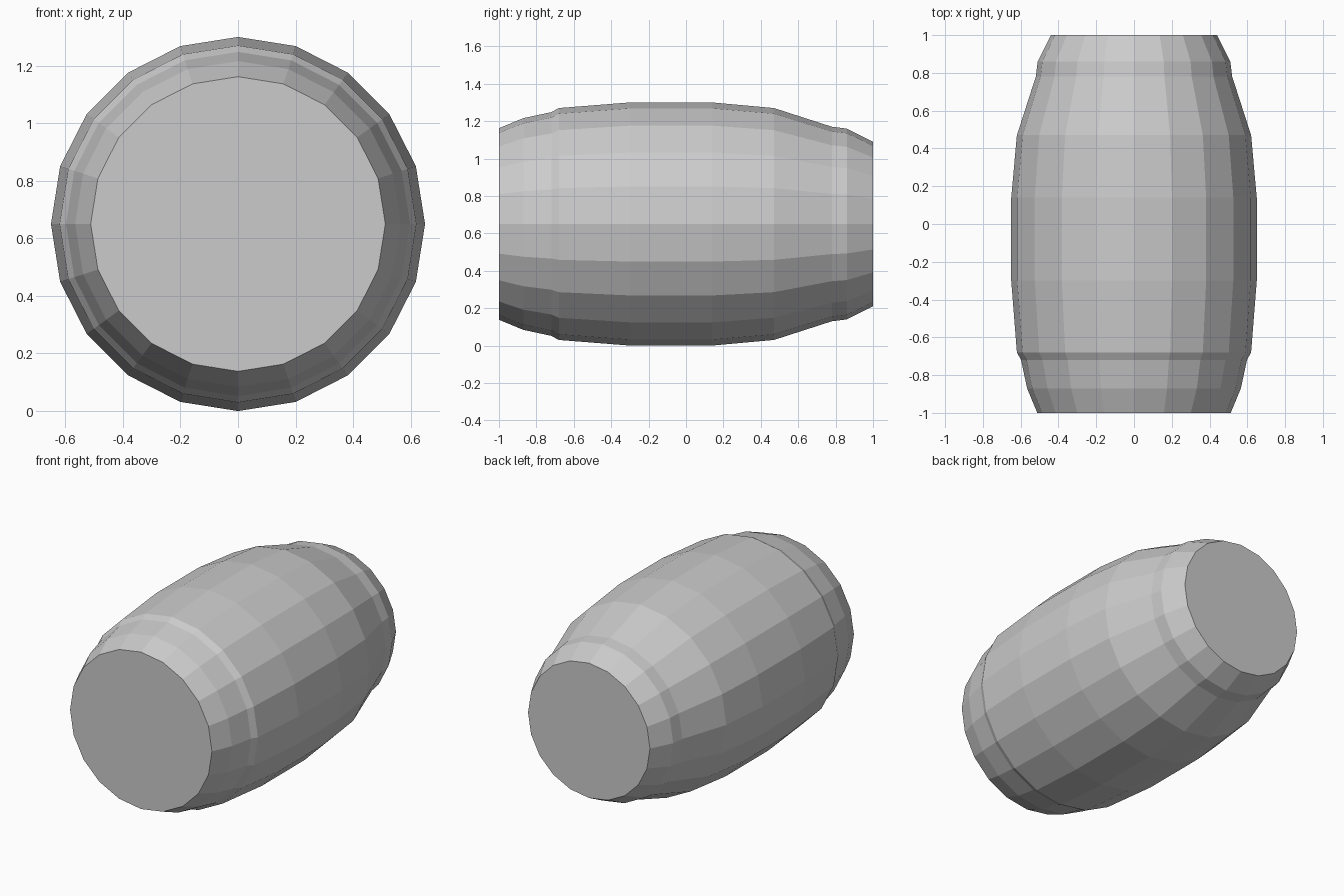
import bpy, bmesh, math

if "Cube" in bpy.data.objects:
    bpy.data.objects.remove(bpy.data.objects["Cube"])

SIDES = 20
AXIS_Z = 0.65
# barrel profile: (position along y, radius)
PROFILE = [(-1.0, 0.512), (-0.87, 0.566), (-0.72, 0.598), (-0.68, 0.62),
           (-0.30, 0.65), (0.14, 0.65), (0.47, 0.62), (0.78, 0.52),
           (0.86, 0.51), (1.0, 0.44)]

wood = bpy.data.materials.new("plain_grey")
wood.diffuse_color = (0.6, 0.6, 0.6, 1)
wood.use_nodes = True
wood.node_tree.nodes["Principled BSDF"].inputs["Base Color"].default_value = wood.diffuse_color

bm = bmesh.new()
# rings of the barrel, lying along y with a corner at the top
rings = []
for y, r in PROFILE:
    angles = [2 * math.pi * i / SIDES for i in range(SIDES)]
    rings.append([bm.verts.new((r * math.sin(a), y, AXIS_Z + r * math.cos(a)))
                  for a in angles])

# staves between neighbouring rings
for a, b in zip(rings, rings[1:]):
    for i in range(SIDES):
        j = (i + 1) % SIDES
        bm.faces.new((a[i], a[j], b[j], b[i]))

# flat end caps
bm.faces.new(rings[0])
bm.faces.new(rings[-1])
bmesh.ops.recalc_face_normals(bm, faces=bm.faces)

mesh = bpy.data.meshes.new("barrel")
bm.to_mesh(mesh)
bm.free()
mesh.materials.append(wood)
barrel = bpy.data.objects.new("barrel", mesh)
bpy.context.collection.objects.link(barrel)
